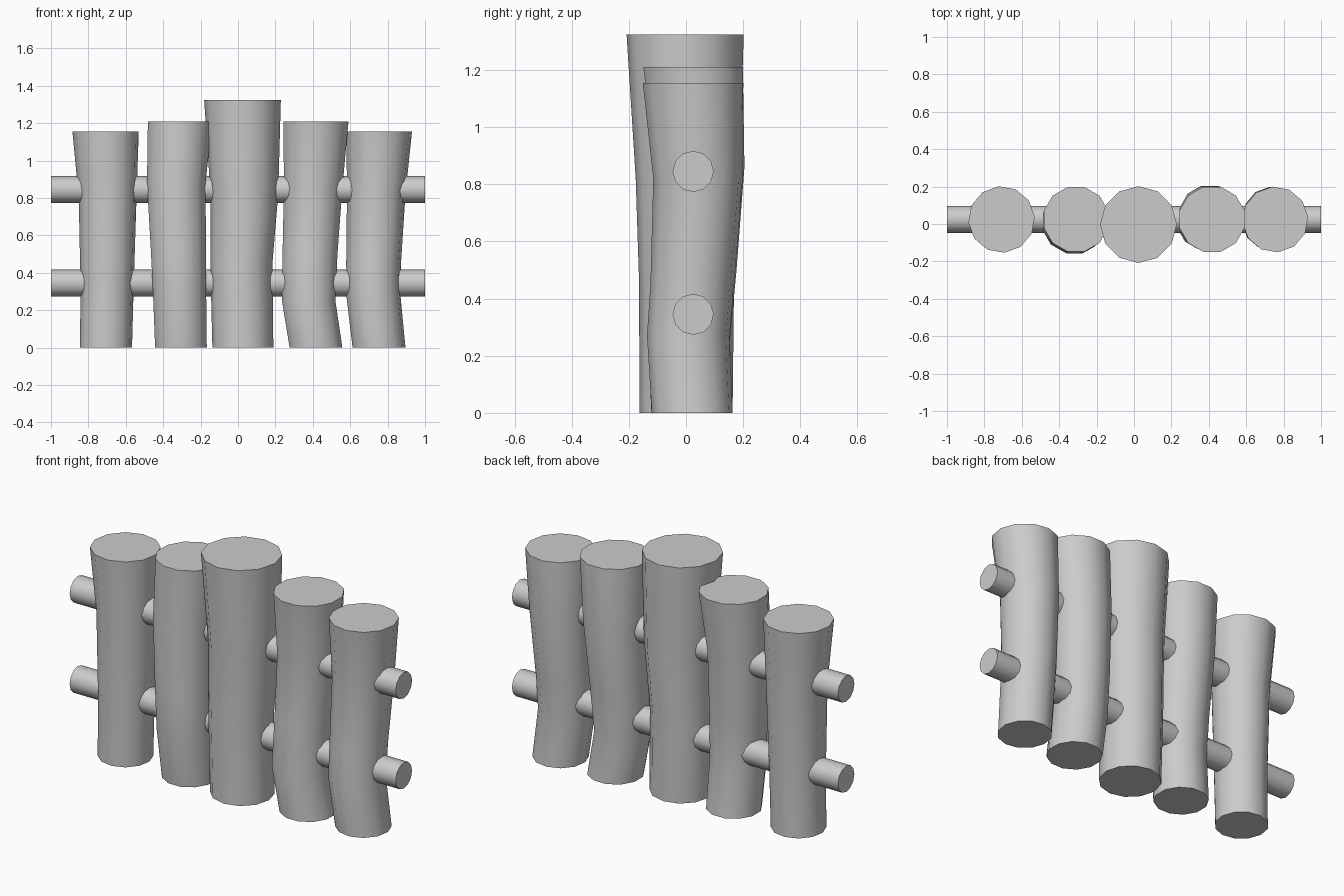
import bpy, bmesh
from math import sin, cos, pi, radians

if "Cube" in bpy.data.objects:
    bpy.data.objects.remove(bpy.data.objects["Cube"])

SIDES = 12


def loft(name, rings):
    """Skin a capped tube through rings of vertex coordinates."""
    bm = bmesh.new()
    loops = [[bm.verts.new(p) for p in ring] for ring in rings]
    for a, b in zip(loops, loops[1:]):
        for i in range(SIDES):
            j = (i + 1) % SIDES
            bm.faces.new((a[i], a[j], b[j], b[i]))
    bm.faces.new(loops[0][::-1])
    bm.faces.new(loops[-1])
    bmesh.ops.recalc_face_normals(bm, faces=bm.faces)
    mesh = bpy.data.meshes.new(name)
    bm.to_mesh(mesh)
    bm.free()
    ob = bpy.data.objects.new(name, mesh)
    bpy.context.collection.objects.link(ob)
    bpy.ops.object.select_all(action='DESELECT')
    ob.select_set(True)
    bpy.context.view_layer.objects.active = ob
    bpy.ops.object.shade_smooth_by_angle(angle=radians(40))


def post(name, phase, sections):
    """Bent log: each section is (x, y, z, radius)."""
    angles = [radians(phase) + 2 * pi * i / SIDES for i in range(SIDES)]
    loft(name, [[(x + r * cos(a), y + r * sin(a), z) for a in angles]
                for x, y, z, r in sections])


def rail(name, z, r=0.072, y=0.025):
    angles = [2 * pi * i / SIDES for i in range(SIDES)]
    loft(name, [[(x, y + r * cos(a), z + r * sin(a)) for a in angles]
                for x in (-1, 1)])


# Upright logs, flaring towards the top
post("post_far_left", 5, [(-.706, .022, 0, .140), (-.700, .022, .30, .142),
                          (-.697, .025, .80, .155), (-.708, .024, 1.155, .178)])
post("post_left", 15, [(-.305, .015, 0, .143), (-.312, -.015, .28, .147),
                       (-.318, -.012, .50, .152), (-.330, .005, .88, .162),
                       (-.310, .025, 1.21, .178)])
post("post_middle", 0, [(.026, 0, 0, .163), (.018, .002, .45, .166),
                        (.034, .005, .82, .181), (.024, -.003, 1.325, .205)])
post("post_right", 15, [(.417, .020, 0, .146), (.378, .010, .25, .148),
                        (.385, .030, .50, .152), (.402, .048, .86, .162),
                        (.417, .025, 1.21, .180)])
post("post_far_right", 5, [(.754, .022, 0, .142), (.725, .008, .27, .145),
                           (.725, .022, .45, .147), (.739, .042, .82, .157),
                           (.755, .024, 1.155, .176)])

# Horizontal rails through the posts
rail("lower_rail", .345)
rail("upper_rail", .845)
